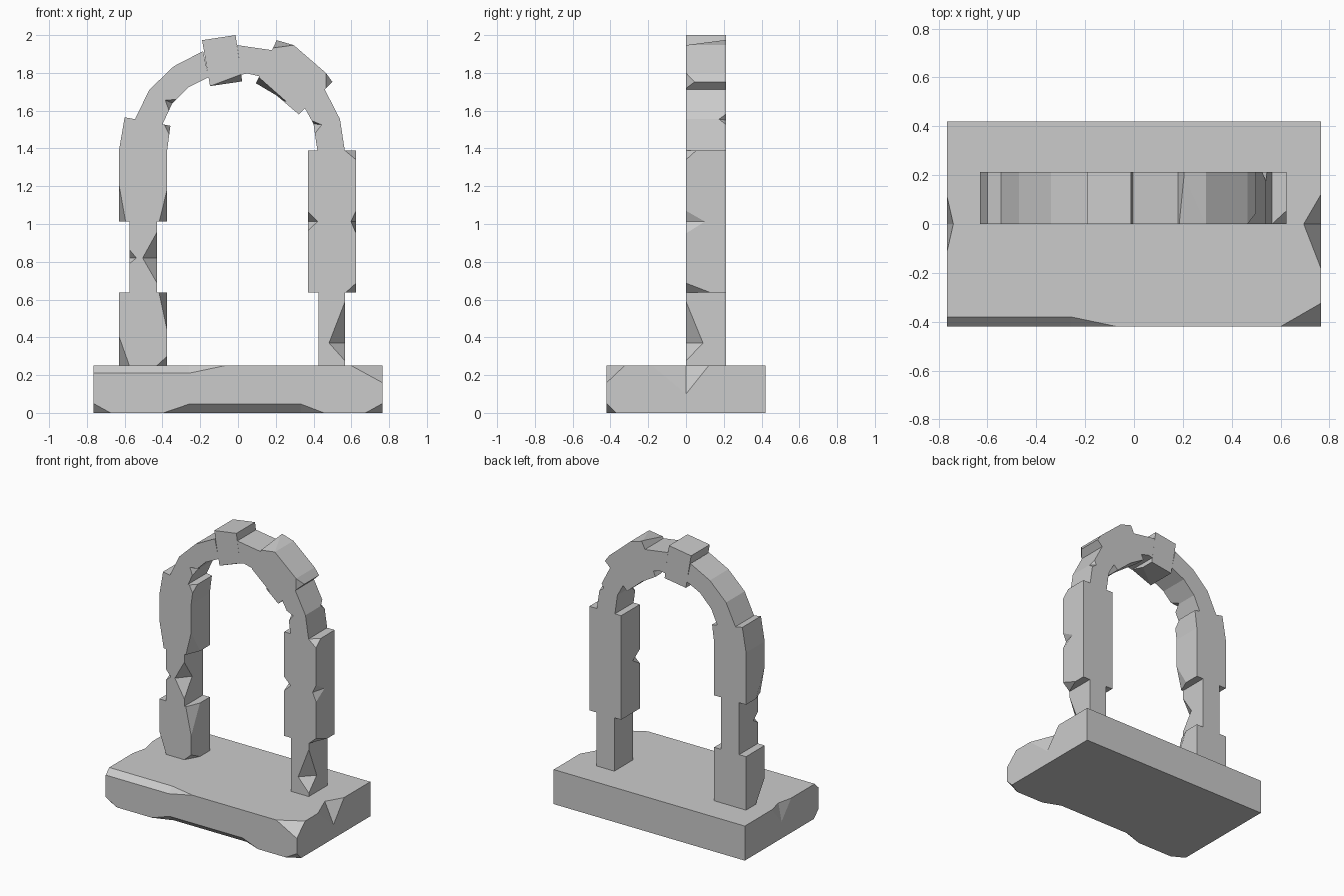
import bpy, bmesh
from mathutils import Vector as V

if "Cube" in bpy.data.objects:
    bpy.data.objects.remove(bpy.data.objects["Cube"])

T = 0.213  # arch thickness, front face lies on y = 0


def add(name, bm):
    bmesh.ops.recalc_face_normals(bm, faces=bm.faces[:])
    me = bpy.data.meshes.new(name)
    bm.to_mesh(me)
    bm.free()
    ob = bpy.data.objects.new(name, me)
    bpy.context.collection.objects.link(ob)
    return ob


def slab(name, pts, y0=0.0, y1=T):
    """Stone made from an xz outline extruded along y."""
    bm = bmesh.new()
    f = bm.faces.new([bm.verts.new((x, y0, z)) for x, z in pts])
    r = bmesh.ops.extrude_face_region(bm, geom=[f])
    for v in r["geom"]:
        if isinstance(v, bmesh.types.BMVert):
            v.co.y = y1
    return add(name, bm)


def cut(ob, pts):
    """Subtract the convex hull of pts."""
    bm = bmesh.new()
    for p in pts:
        bm.verts.new(p)
    bmesh.ops.convex_hull(bm, input=bm.verts[:])
    tool = add("cutter", bm)
    tool.hide_render = True
    m = ob.modifiers.new("chip", "BOOLEAN")
    m.operation, m.solver, m.object = "DIFFERENCE", "EXACT", tool
    bpy.context.view_layer.objects.active = ob
    bpy.ops.object.modifier_apply(modifier=m.name)
    bpy.data.objects.remove(tool)


def chip(ob, c, p1, p2, p3):
    """Break off corner c along the plane p1 p2 p3."""
    c, ps = V(c), [V(p1), V(p2), V(p3)]
    m = sum(ps, V()) / 3
    cut(ob, [m + (p - m) * 2 for p in ps] + [c + (c - m) * 2])


def corner(ob, c, dx, dy, dz):
    c = V(c)
    chip(ob, c, c + V((dx, 0, 0)), c + V((0, dy, 0)), c + V((0, 0, dz)))


def notch(ob, e0, e1, *pairs):
    """Gouge an edge from e0 to e1; each pair spans the gouge floor."""
    pairs = [(V(a), V(b)) for a, b in pairs]
    pts = []
    for a, b in pairs:
        pts += [a + (a - b) * 0.5, b + (b - a) * 0.5]
    for e, (a, b) in ((V(e0), pairs[0]), (V(e1), pairs[-1])):
        m = (a + b) / 2
        pts.append(m + (e - m) * 2)
    cut(ob, pts)


def side_notch(ob, x, z0, zm, z1, dx, dy):
    notch(ob, (x, 0, z0), (x, 0, z1), ((x + dx, 0, zm), (x, dy, zm)))


def block(name, x0, x1, z0, z1):
    return slab(name, [(x0, z0), (x1, z0), (x1, z1), (x0, z1)])


# Base plinth with broken edges
X, Y, Z = 0.765, 0.42, 0.25
base = slab("base", [(-X, 0), (X, 0), (X, Z), (-X, Z)], -Y, Y)
notch(base, (-1, -Y, Z), (-.07, -Y, Z),
      ((-.9, -Y, .21), (-.9, -.38, Z)), ((-.26, -Y, .21), (-.26, -.38, Z)))
notch(base, (-.395, -Y, 0), (.455, -Y, 0),
      ((-.255, -Y, .048), (-.255, -.37, 0)), ((.33, -Y, .048), (.33, -.37, 0)))
corner(base, (X, -Y, Z), -.165, .095, -.09)
for s in (-1, 1):
    corner(base, (s * X, -Y, 0), -s * .09, .05, .05)
notch(base, (X, -.18, Z), (X, .12, Z), ((.695, 0, Z), (X, 0, .1)))
notch(base, (-X, -.11, Z), (-X, .11, Z), ((-.74, 0, Z), (-X, 0, .12)))

# Left pillar stones
a = block("left_lower_stone", -.63, -.375, .25, .637)
corner(a, (-.63, 0, .25), .055, .1, .155)
corner(a, (-.375, 0, .637), -.043, .1, -.2)
corner(a, (-.375, 0, .25), -.055, .1, .05)
a = block("left_middle_stone", -.575, -.43, .637, 1.013)
side_notch(a, -.43, .69, .82, .955, -.075, .09)
side_notch(a, -.575, .79, .82, .865, .037, .05)
a = slab("left_upper_stone", [(-.63, 1.013), (-.375, 1.013), (-.375, 1.39),
                              (-.358, 1.52), (-.60, 1.565), (-.63, 1.39)])
corner(a, (-.63, 0, 1.013), .035, .1, .195)
corner(a, (-.375, 0, 1.013), -.042, .1, .17)
chip(a, (-.358, 0, 1.52), (-.39, 0, 1.526), (-.365, 0, 1.475), (-.358, .05, 1.52))

# Right pillar stones
a = block("right_lower_stone", .425, .567, .25, .637)
side_notch(a, .567, .275, .37, .59, -.085, .09)
a = block("right_upper_stone", .37, .625, .637, 1.39)
corner(a, (.625, 0, 1.39), -.06, .055, -.05)
corner(a, (.625, 0, .637), -.055, .13, .05)
side_notch(a, .625, .95, 1.013, 1.07, -.027, .1)
side_notch(a, .37, .965, 1.013, 1.065, .052, .08)

# Arch ring stones, left to right
a = slab("left_arch_stone", [(-.545, 1.555), (-.47, 1.71), (-.34, 1.835), (-.185, 1.915),
                             (-.155, 1.777), (-.26, 1.725), (-.35, 1.635), (-.40, 1.527)])
notch(a, (-.365, 0, 1.6), (-.325, 0, 1.66), ((-.385, 0, 1.655), (-.345, .06, 1.64)))
a = slab("keystone", [(-.19, 1.973), (-.013, 2.0), (.022, 1.755), (-.148, 1.73)])
chip(a, (.022, 0, 1.755), (-.148, 0, 1.73), (.017, 0, 1.792), (.022, .12, 1.755))
slab("crown_filler_stone", [(-.005, 1.947), (.18, 1.92), (.12, 1.78), (.05, 1.797), (.017, 1.79)])
a = slab("right_shoulder_stone", [(.205, 1.973), (.295, 1.947), (.465, 1.8), (.5, 1.752),
                                  (.322, 1.58), (.205, 1.68), (.095, 1.745)])
chip(a, (.205, 0, 1.973), (.185, 0, 1.932), (.295, 0, 1.947), (.205, .2, 1.973))
chip(a, (.5, 0, 1.752), (.465, 0, 1.8), (.465, 0, 1.717), (.5, .045, 1.752))
chip(a, (.095, 0, 1.745), (.11, 0, 1.777), (.22, 0, 1.68), (.095, .15, 1.745))
a = slab("right_arch_stone", [(.455, 1.72), (.54, 1.555), (.565, 1.39), (.42, 1.39),
                              (.40, 1.53), (.35, 1.62)])
notch(a, (.408, 0, 1.48), (.395, 0, 1.545), ((.443, 0, 1.525), (.402, .06, 1.53)))
notch(a, (.545, T, 1.525), (.527, T, 1.585), ((.51, T, 1.55), (.54, .175, 1.555)))
